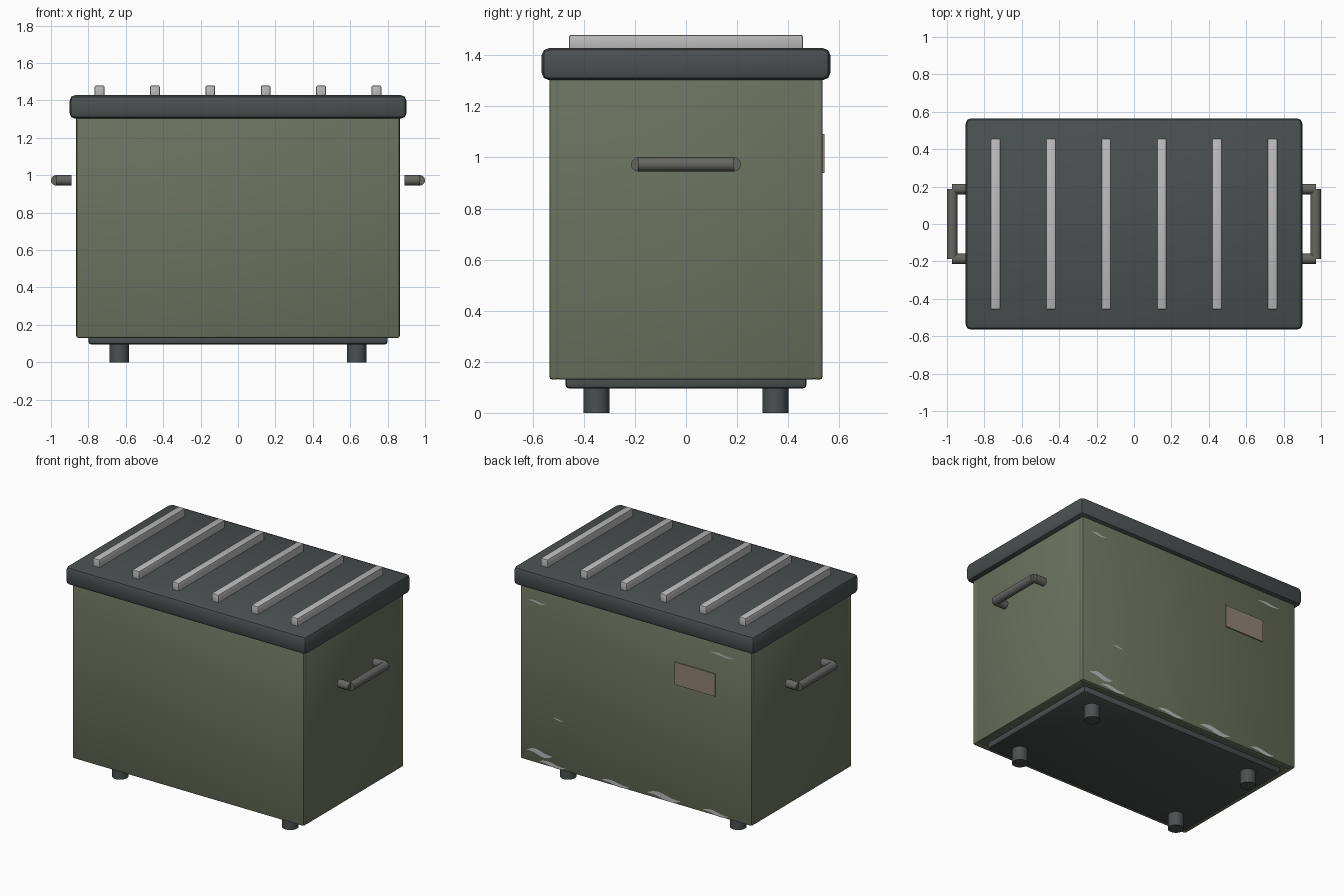
import bpy, bmesh, math
from mathutils import Vector

if "Cube" in bpy.data.objects:
    bpy.data.objects.remove(bpy.data.objects["Cube"])


def material(name, rgb):
    m = bpy.data.materials.new(name)
    m.diffuse_color = (*rgb, 1)
    m.use_nodes = True
    m.node_tree.nodes["Principled BSDF"].inputs["Base Color"].default_value = m.diffuse_color
    return m


OLIVE = material("olive_paint", (0.15, 0.17, 0.115))
DARK = material("dark_plastic", (0.07, 0.08, 0.08))
METAL = material("dull_metal", (0.13, 0.13, 0.12))
PALE = material("pale_metal", (0.5, 0.5, 0.5))
TAN = material("tan_plate", (0.28, 0.23, 0.18))


def finish(name, bm, mat, smooth=True):
    bmesh.ops.recalc_face_normals(bm, faces=bm.faces)
    me = bpy.data.meshes.new(name)
    bm.to_mesh(me)
    bm.free()
    ob = bpy.data.objects.new(name, me)
    bpy.context.collection.objects.link(ob)
    me.materials.append(mat)
    if smooth:
        bpy.ops.object.select_all(action='DESELECT')
        bpy.context.view_layer.objects.active = ob
        ob.select_set(True)
        bpy.ops.object.shade_smooth_by_angle(angle=math.radians(35))
    return ob


def box(name, lo, hi, mat, bevel=0.0, segments=2):
    lo, hi = Vector(lo), Vector(hi)
    bm = bmesh.new()
    bmesh.ops.create_cube(bm, size=1)
    for v in bm.verts:
        v.co = (lo + hi) / 2 + v.co * (hi - lo)
    if bevel:
        bmesh.ops.bevel(bm, geom=bm.edges[:], offset=bevel, segments=segments,
                        profile=0.5, affect='EDGES')
    return finish(name, bm, mat)


def rod(name, a, b, radius, mat, sides=16):
    a, b = Vector(a), Vector(b)
    bm = bmesh.new()
    bmesh.ops.create_cone(bm, cap_ends=True, segments=sides, radius1=radius,
                          radius2=radius, depth=(b - a).length)
    rot = (b - a).to_track_quat('Z', 'Y')
    for v in bm.verts:
        v.co = (a + b) / 2 + rot @ v.co
    return finish(name, bm, mat)


# Shell panels: long front and back, sides fitted between them
box("front_panel", (-0.865, -0.535, 0.13), (0.865, -0.495, 1.32), OLIVE, 0.012)
box("back_panel", (-0.865, 0.495, 0.13), (0.865, 0.535, 1.32), OLIVE, 0.012)
for s, side in ((-1, "left"), (1, "right")):
    xs = sorted((s * 0.825, s * 0.865))
    box(side + "_panel", (xs[0], -0.507, 0.13), (xs[1], 0.507, 1.32), OLIVE, 0.012)

# Floor and base plate
box("floor", (-0.84, -0.51, 0.135), (0.84, 0.51, 0.165), OLIVE)
box("base_plate", (-0.80, -0.472, 0.095), (0.80, 0.472, 0.15), DARK, 0.015)

# Lid with raised ribs
box("lid", (-0.90, -0.565, 1.303), (0.90, 0.565, 1.428), DARK, 0.028)
for i in range(6):
    x = -0.74 + i * 0.296
    box(f"lid_rib_{i + 1}", (x - 0.026, -0.458, 1.415), (x + 0.026, 0.458, 1.48), PALE, 0.008)

# Feet and side handles
for s, side in ((-1, "left"), (1, "right")):
    for t, end in ((-1, "front"), (1, "back")):
        rod(f"{end}_{side}_foot", (s * 0.635, t * 0.35, 0), (s * 0.635, t * 0.35, 0.11), 0.051, DARK)
        rod(f"{side}_handle_{end}_post", (s * 0.89, t * 0.187, 0.973),
            (s * 0.972, t * 0.187, 0.973), 0.028, METAL)
    rod(side + "_handle_bar", (s * 0.972, -0.187, 0.973), (s * 0.972, 0.187, 0.973), 0.028, METAL)

# Plain plate on the back
box("back_plate", (-0.595, 0.53, 0.94), (-0.295, 0.542, 1.092), TAN)


def scuff(name, x0, x1, z, width):
    # Thin wavy sliver of worn paint, tapered at both ends
    bm = bmesh.new()
    rows, n = [], 8
    for i in range(n + 1):
        t = i / n
        w = width * (0.1 + 0.9 * math.sin(math.pi * t)) / 2
        zc = z + width * 0.25 * math.sin(t * 2 * math.pi)
        x = x0 + (x1 - x0) * t
        rows.append([bm.verts.new((x, 0.5365, zc + d)) for d in (-w, w)])
    for a, b in zip(rows, rows[1:]):
        bm.faces.new((a[0], a[1], b[1], b[0]))
    ob = finish(name, bm, PALE, smooth=False)
    if ob.data.polygons[0].normal.y < 0:
        ob.data.flip_normals()


# Worn scuffs on the back: x start, x end, height, width
for i, spec in enumerate([(0.80, 0.675, 1.218, 0.014), (-0.557, -0.73, 1.228, 0.014),
                          (0.617, 0.54, 0.466, 0.010), (0.81, 0.624, 0.205, 0.035),
                          (0.72, 0.526, 0.150, 0.025), (0.256, 0.045, 0.150, 0.025),
                          (-0.09, -0.33, 0.158, 0.035), (-0.50, -0.69, 0.150, 0.025)]):
    scuff(f"paint_scuff_{i + 1}", *spec)
